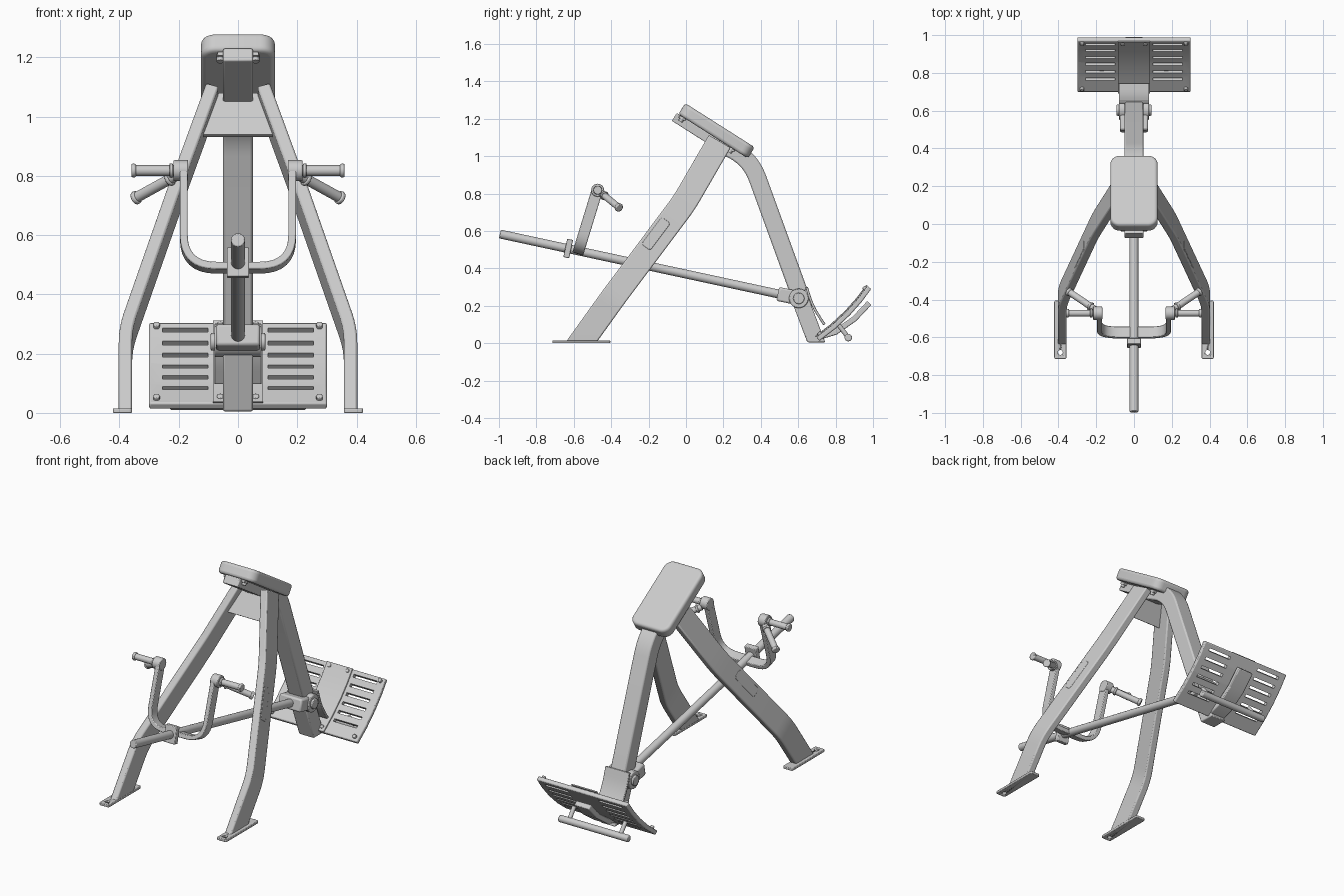
import bpy, bmesh, math
from mathutils import Vector, Matrix

if "Cube" in bpy.data.objects:
    bpy.data.objects.remove(bpy.data.objects["Cube"])

def finish(name, bm, bevel=0.0, seg=2, smooth=True):
    bmesh.ops.recalc_face_normals(bm, faces=bm.faces)
    me = bpy.data.meshes.new(name)
    bm.to_mesh(me)
    bm.free()
    ob = bpy.data.objects.new(name, me)
    bpy.context.collection.objects.link(ob)
    if bevel:
        m = ob.modifiers.new("bevel", 'BEVEL')
        m.width, m.segments, m.limit_method = bevel, seg, 'ANGLE'
        m.angle_limit = math.radians(40)
    if smooth:
        bpy.ops.object.select_all(action='DESELECT')
        ob.select_set(True)
        bpy.context.view_layer.objects.active = ob
        bpy.ops.object.shade_smooth_by_angle(angle=math.radians(35))
    return ob

def fillet(pts, r, n=6):
    pts = [Vector(p) for p in pts]
    out = [pts[0]]
    for a, b, c in zip(pts, pts[1:], pts[2:]):
        p, q = b + (a - b).normalized() * r, b + (c - b).normalized() * r
        for i in range(n + 1):
            t = i / n
            out.append(p * (1 - t) ** 2 + b * 2 * t * (1 - t) + q * t * t)
    return out + [pts[-1]]

def sweep(name, pts, w, h, ref, bevel=0.006, clip=None):
    """Rectangular section along a path; w runs along ref, h across it."""
    pts = [Vector(p) for p in pts]
    ref = Vector(ref)
    bm = bmesh.new()
    rings = []
    for i, p in enumerate(pts):
        d1 = (p - pts[max(i - 1, 0)]).normalized()
        d2 = (pts[min(i + 1, len(pts) - 1)] - p).normalized()
        t = (d1 + d2).normalized()
        a = (ref - t * ref.dot(t)).normalized()
        b = t.cross(a)
        rings.append([bm.verts.new(p + a * w / 2 * s + b * h / 2 * u)
                      for s, u in ((-1, -1), (1, -1), (1, 1), (-1, 1))])
    for r, q in zip(rings, rings[1:]):
        for k in range(4):
            bm.faces.new((r[k], r[(k + 1) % 4], q[(k + 1) % 4], q[k]))
    bm.faces.new(rings[0])
    bm.faces.new(rings[-1])
    if clip is not None:
        g = bm.verts[:] + bm.edges[:] + bm.faces[:]
        bmesh.ops.bisect_plane(bm, geom=g, plane_co=(0, 0, clip), plane_no=(0, 0, -1), clear_outer=True)
        bmesh.ops.holes_fill(bm, edges=[e for e in bm.edges if e.is_boundary])
    return finish(name, bm, bevel)

def rod(name, a, b, r, bevel=0.0, n=24):
    a, b = Vector(a), Vector(b)
    d = b - a
    m = Matrix.Translation((a + b) / 2) @ d.to_track_quat('Z', 'Y').to_matrix().to_4x4()
    bm = bmesh.new()
    bmesh.ops.create_cone(bm, cap_ends=True, segments=n, radius1=r, radius2=r, depth=d.length, matrix=m)
    return finish(name, bm, bevel)

def slab(name, loc, size, rot=(0, 0, 0), corner=0.0, bevel=0.005, seg=2):
    """Box with rounded corners in plan, tilted by a rotation."""
    x, y, z = (s / 2 for s in size)
    bm = bmesh.new()
    vs = []
    for k, (sx, sy) in enumerate(((1, 1), (-1, 1), (-1, -1), (1, -1))):
        for i in range(7 if corner else 1):
            an = math.radians(90 * k + 15 * i)
            vs.append(bm.verts.new((sx * (x - corner) + corner * math.cos(an),
                                    sy * (y - corner) + corner * math.sin(an), -z)))
    f = bm.faces.new(vs)
    ex = bmesh.ops.extrude_face_region(bm, geom=[f])['geom']
    bmesh.ops.translate(bm, verts=[v for v in ex if isinstance(v, bmesh.types.BMVert)], vec=(0, 0, 2 * z))
    ob = finish(name, bm, bevel, seg)
    ob.location, ob.rotation_euler = loc, rot
    return ob

# chest pad and its mount
TILT = math.radians(-32.4)
def pad_pt(x, u, v):
    return Vector((x, 0.163, 1.136)) + Matrix.Rotation(TILT, 3, 'X') @ Vector((0, u, v))
slab("chest_pad", pad_pt(0, 0, 0), (0.25, 0.44, 0.07), (TILT, 0, 0), 0.05, 0.016, 4)
slab("pad_mount", pad_pt(0, -0.06, -0.058), (0.1, 0.34, 0.05), (TILT, 0, 0))
for u in (-0.19, 0.12):
    slab("pad_bracket", pad_pt(0, u, -0.042), (0.14, 0.04, 0.014), (TILT, 0, 0), bevel=0.003)
    for s in (-1, 1):
        rod("pad_bolt", pad_pt(s * 0.06, u, -0.062), pad_pt(s * 0.06, u, -0.03), 0.012, n=12)

# front legs, side plates and feet
for s in (-1, 1):
    leg = fillet([(s * .38, -.60, -.05), (s * .38, -.385, .25),
                  (s * .205, -.01, .75), (s * .086, .178, 1.075)], 0.06, 4)
    sweep("front_leg", leg, 0.045, 0.135, (1, 0, 0), 0.007, clip=0.008)
    d = Vector((-s * .175, .375, .5)).normalized()
    out = Vector((s, 0, 0))
    out = (out - d * out.dot(d)).normalized()
    c = Vector((s * .265, -.165, .58)) + out * 0.022
    plate = slab("leg_side_plate", (0, 0, 0), (0.06, 0.19, 0.012), corner=0.015, bevel=0.003)
    plate.matrix_world = Matrix.Translation(c) @ Matrix((d.cross(out), d, out)).transposed().to_4x4()
    foot = slab("foot", (s * .39, -.56, .0075), (0.065, 0.31, 0.015), corner=0.01, bevel=0.003)
    cut = rod("foot_hole_cutter", (s * .39, -.68, -.05), (s * .39, -.68, .05), 0.013)
    cut.hide_render = True
    cut.hide_viewport = True
    m = foot.modifiers.new("hole", 'BOOLEAN')
    m.operation, m.object, m.solver = 'DIFFERENCE', cut, 'EXACT'

# gusset plate between the front legs
bm = bmesh.new()
vs = [bm.verts.new(p) for p in ((-.125, .07, .94), (.125, .07, .94), (.065, .16, 1.08), (-.065, .16, 1.08))]
f = bm.faces.new(vs)
ex = bmesh.ops.extrude_face_region(bm, geom=[f])['geom']
bmesh.ops.translate(bm, verts=[v for v in ex if isinstance(v, bmesh.types.BMVert)], vec=(0, .014, -.009))
finish("leg_gusset", bm)

# rear leg, running down through the pivot to the floor
sweep("rear_leg", fillet([(0, .17, 1.075), (0, .345, .985), (0, .605, .27)], 0.11, 8), 0.1, 0.095, (1, 0, 0), 0.008)
sweep("platform_arm", [(0, .60, .26), (0, .71, -.03)], 0.1, 0.09, (1, 0, 0), 0.006, clip=0.005)
sweep("pivot_guard", fillet([(0, .645, .30), (0, .675, .20), (0, .74, .10)], 0.06), 0.16, 0.014, (1, 0, 0), 0.003)

# pivot and lever bar
P = Vector((0, .603, .24))
rod("pivot_axle", P - Vector((.08, 0, 0)), P + Vector((.08, 0, 0)), 0.052, 0.005, 32)
rod("pivot_cap", P - Vector((.092, 0, 0)), P + Vector((.092, 0, 0)), 0.03, 0.004)
B = Vector((0, -.995, .584))
along = (P + Vector((0, -.06, .017)) - B).normalized()
rod("lever_bar", B, P - along * 0.05, 0.0235, 0.004)
sweep("bar_clevis", [P - along * 0.115, P - along * 0.02], 0.15, 0.075, (1, 0, 0), 0.01)
C = B + along * ((-.63 + .995) / along.y)
sweep("bar_collar", [C - along * 0.016, C + along * 0.016], 0.075, 0.1, (1, 0, 0), 0.004)

# handle yoke: a flat strap bent into a U, leaning back
lean = Vector((0, math.sin(math.radians(17)), math.cos(math.radians(17))))
base = Vector((0, -.575, .49))
normal = Vector((0, lean.z, -lean.y))
U = [base + Vector((x, 0, 0)) + lean * v for x, v in ((-.183, .345), (-.183, 0), (.183, 0), (.183, .345))]
sweep("handle_yoke", fillet(U, 0.11, 8), 0.06, 0.026, normal, 0.004)

# grips on both sides
for s in (-1, 1):
    H = Vector((s * .2, -.472, .818))
    rod("handle_hub", H - Vector((s * .032, 0, 0)), H + Vector((s * .018, 0, 0)), 0.035, 0.004)
    for a, b in ((H, Vector((s * .36, -.472, .818))),
                 (Vector((s * .21, -.45, .80)), Vector((s * .35, -.355, .723)))):
        d = (b - a).normalized()
        rod("grip", a, b, 0.018)
        rod("grip_end", b - d * 0.016, b, 0.023, 0.005)
        rod("grip_collar", a + d * 0.02, a + d * 0.032, 0.024, 0.003)

# foot platform: gently curved sheet with slots
prof = [(0, .705, .022), (0, .79, .087), (0, .868, .16), (0, .93, .23), (0, .98, .298)]
deck = sweep("foot_platform", prof, 0.6, 0.026, (1, 0, 0), 0.006)
bm = bmesh.new()
rot = Matrix.Rotation(math.radians(45), 4, 'X')
for s in (-1, 1):
    for i in range(6):
        z = 0.075 + 0.038 * i
        m = Matrix.Translation((s * .178, z + .7, z)) @ rot @ Matrix.Diagonal((.155, .017, .16, 1))
        bmesh.ops.create_cube(bm, size=1, matrix=m)
cut = finish("slot_cutter", bm, smooth=False)
cut.hide_render = True
cut.hide_viewport = True
m = deck.modifiers.new("slots", 'BOOLEAN')
m.operation, m.object, m.solver = 'DIFFERENCE', cut, 'EXACT'
sweep("platform_spine", [(0, .70, .03), (0, .80, .06), (0, .90, .13), (0, .98, .215)], 0.1, 0.03, (1, 0, 0), 0.005)
sweep("platform_centre", [(x, y - .013, z + .013) for x, y, z in prof], 0.17, 0.008, (1, 0, 0), 0.002)

# corner bolts and rear catch bar
n = Vector((0, -.7, .7))
for s in (-1, 1):
    for x in (.275, .06):
        for p in ((.725, .04), (.967, .283)):
            c = Vector((s * x, *p))
            rod("platform_bolt", c, c + n * 0.026, 0.011, 0.003, 12)
    rod("catch_post", (s * .17, .81, .105), (s * .17, .868, .03), 0.012)
rod("catch_bar", (-.23, .868, .03), (.23, .868, .03), 0.02, 0.006)
